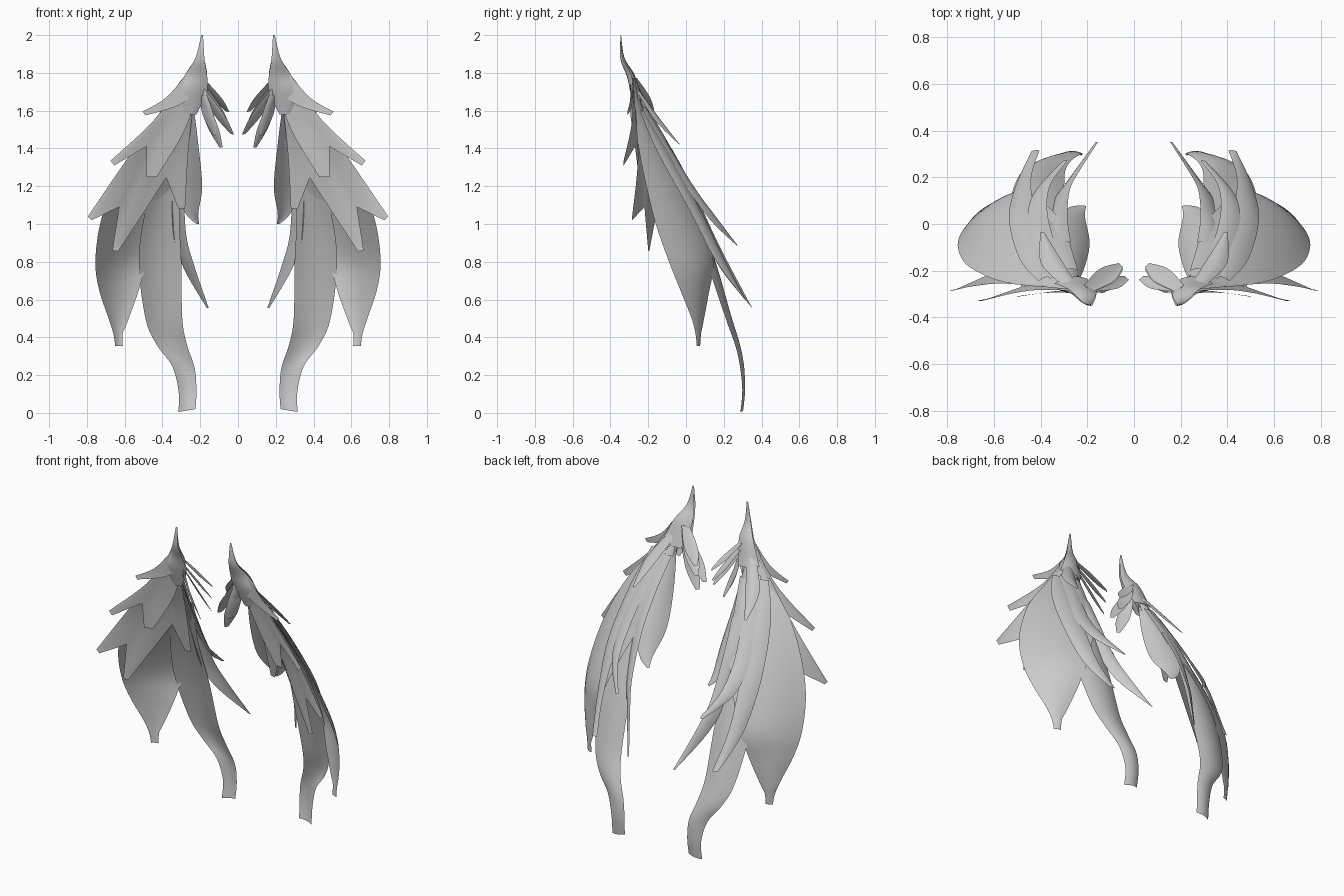
import bpy
from mathutils import Vector

grey = bpy.data.materials.new("feather_grey")
grey.diffuse_color = (0.6, 0.6, 0.6, 1)
COLS, STEPS = 6, 5


def spline(pts, i, t):
    """Smooth point on segment i of a control polyline."""
    a, b = pts[max(i - 1, 0)], pts[i]
    c, d = pts[i + 1], pts[min(i + 2, len(pts) - 1)]
    return 0.5 * (2 * b + (c - a) * t + (2 * a - 5 * b + 4 * c - d) * t * t
                  + (3 * b - a - 3 * c + d) * t ** 3)


def sheet(name, rows):
    """Smooth open sheet from rows of points, mirrored across x."""
    w = len(rows[0])
    faces = [(r * w + c, r * w + c + 1, (r + 1) * w + c + 1, (r + 1) * w + c)
             for r in range(len(rows) - 1) for c in range(w - 1)]
    mesh = bpy.data.meshes.new(name)
    mesh.from_pydata([p for row in rows for p in row], [], faces)
    mesh.materials.append(grey)
    for p in mesh.polygons:
        p.use_smooth = True
    ob = bpy.data.objects.new(name, mesh)
    bpy.context.collection.objects.link(ob)
    ob.modifiers.new("mirror", "MIRROR").use_mirror_merge = False


def steps(n):
    return [(i, k / STEPS) for i in range(n) for k in range(STEPS)] + [(n - 1, 1.0)]


def feather(name, inner, outer, bow=(0, 0, 0)):
    """Thin curved blade between two edge curves."""
    inner, outer = [Vector(p) for p in inner], [Vector(p) for p in outer]
    bow, width = Vector(bow), max((o - i).length for i, o in zip(inner, outer))
    rows = []
    for i, t in steps(len(inner) - 1):
        a, b = spline(inner, i, t), spline(outer, i, t)
        scale = min(1, (b - a).length / width)
        us = [c / COLS for c in range(COLS + 1)]
        rows.append([a.lerp(b, u) + bow * (4 * u * (1 - u) * scale) for u in us])
    sheet(name, rows)


def tier(name, *lines):
    """Jagged-hem sheet lofted through matching top, middle and hem lines."""
    lines = [[Vector(p) for p in line] for line in lines]
    cols = [list(c) for c in zip(*lines)]
    sheet(name, [[spline(c, i, t) for c in cols] for i, t in steps(len(lines) - 1)])


def quill(name, root, mid, tip, w, side=(1, 0, 0.5)):
    """Small leaf-shaped feather along three points."""
    root, mid, tip = Vector(root), Vector(mid), Vector(tip)
    s = Vector(side).normalized() * w / 2
    feather(name, [root - s * .6, mid - s, tip - s * .3],
            [root + s * .6, mid + s, tip + s * .3], (0, -w * .12, 0))


# Pointed cap at the top
feather("cap_front",
        [(.185, -.345, 2), (.178, -.348, 1.88), (.163, -.31, 1.78), (.165, -.28, 1.7), (.22, -.25, 1.58)],
        [(.195, -.345, 2), (.225, -.335, 1.88), (.28, -.29, 1.79), (.33, -.278, 1.7), (.27, -.255, 1.58)],
        (0, -.016, 0))
feather("cap_back",
        [(.185, -.345, 2), (.178, -.335, 1.88), (.165, -.295, 1.78), (.2, -.235, 1.64)],
        [(.195, -.345, 2), (.225, -.33, 1.88), (.28, -.28, 1.79), (.34, -.255, 1.66)],
        (0, .02, 0))

# Large outer shell feather
feather("outer_shell",
        [(.2, -.27, 1.75), (.24, -.22, 1.6), (.28, -.1, 1.4), (.32, .02, 1.2), (.4, .1, 1),
         (.48, .145, .8), (.535, .118, .62), (.59, .09, .47), (.61, .08, .42), (.61, .075, .355)],
        [(.27, -.28, 1.77), (.38, -.27, 1.6), (.55, -.25, 1.4), (.66, -.21, 1.2), (.73, -.16, 1),
         (.755, -.09, .8), (.735, -.03, .65), (.685, .03, .5), (.66, .05, .42), (.65, .057, .355)],
        (.012, .04, 0))

# Long tail feather
feather("tail",
        [(.24, -.2, 1.6), (.28, -.06, 1.35), (.31, .05, 1.07), (.3, .14, .8), (.295, .225, .5),
         (.27, .27, .36), (.23, .298, .24), (.22, .302, .12), (.225, .293, .02)],
        [(.3, -.2, 1.6), (.4, -.08, 1.35), (.49, .02, 1.07), (.525, .11, .8), (.49, .21, .5),
         (.43, .26, .36), (.35, .285, .25), (.315, .298, .12), (.315, .288, .005)],
        (0, .03, 0))

# Inner side feathers
feather("inner_side",
        [(.24, -.25, 1.66), (.21, -.18, 1.42), (.19, -.08, 1.2), (.21, .03, 1.06), (.205, .075, 1)],
        [(.28, -.22, 1.64), (.3, -.1, 1.42), (.32, .02, 1.2), (.28, .07, 1.06), (.22, .08, 1)],
        (-.01, .015, 0))
feather("inner_back",
        [(.27, -.08, 1.4), (.285, .03, 1.2), (.275, .145, .95), (.235, .225, .79), (.155, .35, .555)],
        [(.34, -.09, 1.4), (.35, .01, 1.2), (.34, .105, .93), (.285, .185, .76), (.165, .35, .555)],
        (0, .01, 0))

# Middle tier with two pointed lobes
tier("middle_tier",
     [(.2, -.27, 1.74), (.22, -.275, 1.75), (.24, -.28, 1.76), (.26, -.283, 1.77), (.28, -.285, 1.78)],
     [(.28, -.24, 1.5), (.37, -.255, 1.49), (.4, -.265, 1.53), (.43, -.28, 1.535), (.445, -.285, 1.55)],
     [(.43, -.24, 1.25), (.485, -.25, 1.25), (.485, -.27, 1.41), (.655, -.33, 1.31), (.675, -.33, 1.335)])

# Lower tier with three pointed lobes
tier("lower_tier",
     [(.24, -.23, 1.6), (.26, -.235, 1.6), (.285, -.24, 1.6), (.31, -.245, 1.6),
      (.335, -.25, 1.6), (.36, -.26, 1.6), (.38, -.265, 1.6), (.4, -.27, 1.6)],
     [(.265, -.14, 1.36), (.305, -.15, 1.36), (.35, -.17, 1.41), (.44, -.17, 1.26),
      (.5, -.19, 1.26), (.515, -.215, 1.33), (.575, -.245, 1.32), (.59, -.255, 1.34)],
     [(.28, -.07, 1.08), (.315, -.08, 1.08), (.38, -.12, 1.245), (.635, -.195, .855),
      (.665, -.2, .86), (.63, -.22, 1.09), (.775, -.285, 1.02), (.795, -.285, 1.04)])

# Upper tier spike
feather("upper_tier",
        [(.2, -.29, 1.72), (.31, -.285, 1.63), (.49, -.31, 1.575)],
        [(.26, -.295, 1.81), (.38, -.295, 1.67), (.505, -.31, 1.595)])

# Feathers lying on the outside of the shell
feather("back_short",
        [(.25, -.25, 1.7), (.32, -.14, 1.55), (.385, -.035, 1.42)],
        [(.31, -.26, 1.7), (.4, -.165, 1.55), (.4, -.035, 1.42)], (0, .01, .01))
feather("back_middle",
        [(.28, -.215, 1.62), (.33, -.105, 1.44), (.37, .04, 1.2), (.36, .165, 1.03), (.285, .27, .89)],
        [(.36, -.235, 1.62), (.42, -.145, 1.44), (.455, .0, 1.2), (.43, .13, 1.02), (.305, .27, .885)],
        (0, .012, 0))
feather("back_long",
        [(.33, -.225, 1.6), (.39, -.09, 1.38), (.43, .075, 1.08), (.44, .2, .82), (.405, .315, .6)],
        [(.41, -.245, 1.6), (.49, -.15, 1.38), (.535, .015, 1.08), (.51, .155, .81), (.44, .31, .6)],
        (.006, .012, 0))

# Inner tufts fanning toward the centre
tufts = [(.03, -.23, 1.475, 1.72), (.09, -.245, 1.405, 1.68), (.055, -.185, 1.525, 1.74),
         (.055, -.175, 1.595, 1.77), (.125, -.26, 1.47, 1.72)]
for i, (x, y, z, rz) in enumerate(tufts):
    mid = (.07 + x * .6 + .012, -.112 + y * .6, rz * .42 + z * .58)
    quill(f"inner_tuft_{i}", (.195, -.275, rz), mid, (x, y, z), .08, (.65, .55, .1))
